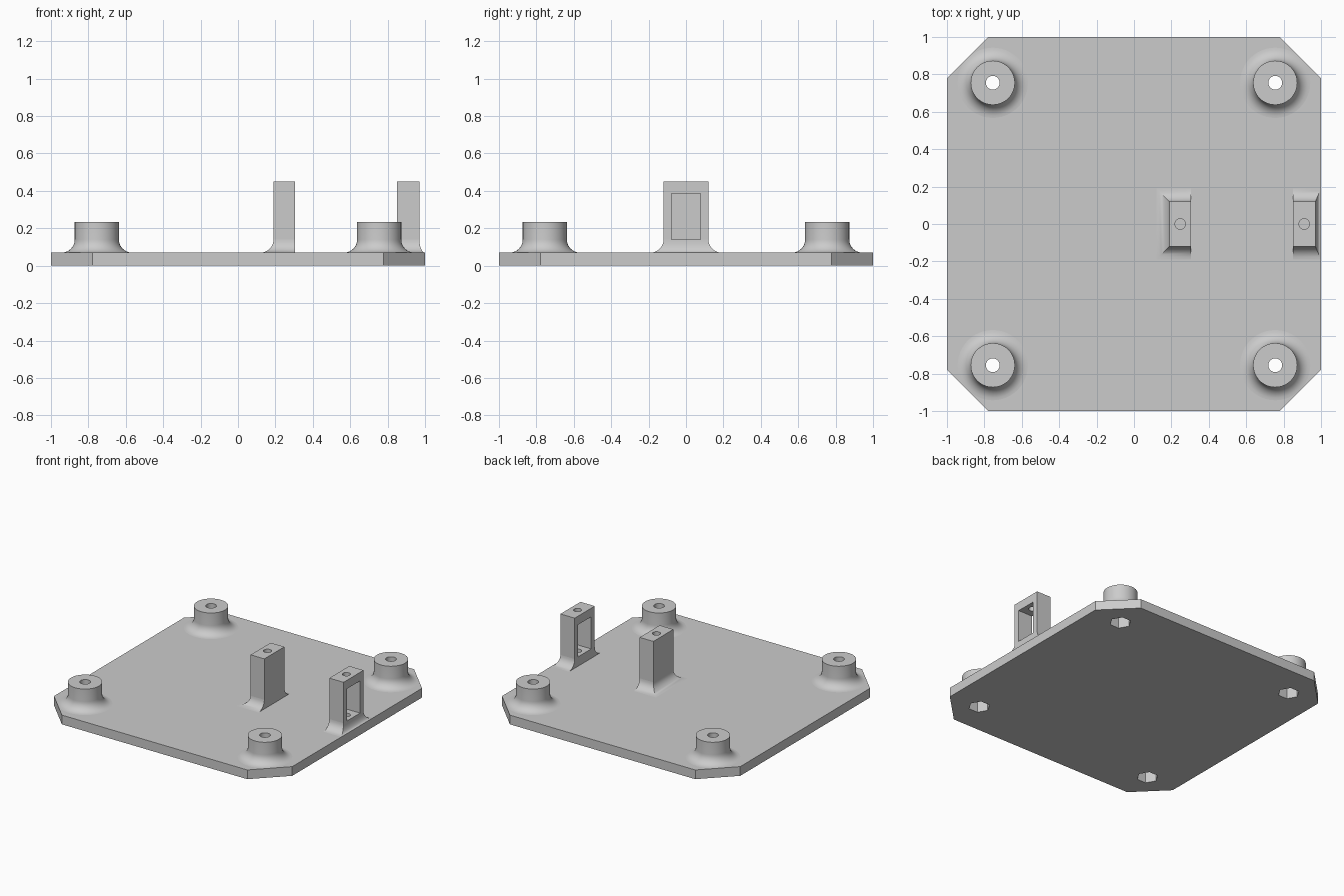
import bpy, bmesh, math
from mathutils import Matrix, Vector

if "Cube" in bpy.data.objects:
    bpy.data.objects.remove(bpy.data.objects["Cube"])

TOP, FILLET, EMBED = 0.07, 0.07, 0.03   # plate thickness, fillet radius, overlap depth
BOSS = 0.755                            # boss offset from centre

grey = bpy.data.materials.new("light_grey")
grey.diffuse_color = (0.6, 0.6, 0.6, 1)
grey.use_nodes = True
grey.node_tree.nodes["Principled BSDF"].inputs["Base Color"].default_value = grey.diffuse_color


def make(name, rings):
    """Closed solid lofted through rings of equal vertex count, bottom to top."""
    bm = bmesh.new()
    loops = [[bm.verts.new(p) for p in r] for r in rings]
    n = len(loops[0])
    for a, b in zip(loops, loops[1:]):
        for i in range(n):
            j = (i + 1) % n
            bm.faces.new((a[i], a[j], b[j], b[i]))
    bm.faces.new(loops[0][::-1])
    bm.faces.new(loops[-1])
    bmesh.ops.recalc_face_normals(bm, faces=bm.faces)
    mesh = bpy.data.meshes.new(name)
    bm.to_mesh(mesh)
    bm.free()
    ob = bpy.data.objects.new(name, mesh)
    bpy.context.collection.objects.link(ob)
    mesh.materials.append(grey)
    return ob


def ring(x, y, r, z, n):
    return [(x + r * math.cos(2 * math.pi * i / n),
             y + r * math.sin(2 * math.pi * i / n), z) for i in range(n)]


def prism(name, x, y, r, z0, z1, n):
    return make(name, [ring(x, y, r, z0, n), ring(x, y, r, z1, n)])


def fillet(steps=8):
    """Concave quarter circle as (outward offset, height) pairs."""
    pts = [(FILLET, EMBED)]
    for i in range(steps + 1):
        a = math.pi / 2 * i / steps
        pts.append((FILLET * (1 - math.sin(a)), TOP + FILLET * (1 - math.cos(a))))
    return pts


def tower(name, x0, x1, left, right):
    """Block flared at the foot; left and right scale the flare on those sides."""
    def rect(o, z):
        a, b, y = x0 - o * left, x1 + o * right, 0.12 + o
        return [(a, -y, z), (b, -y, z), (b, y, z), (a, y, z)]
    return make(name, [rect(o, z) for o, z in fillet()] + [rect(0, 0.45)])


def boolean(target, other, op):
    m = target.modifiers.new("cut", 'BOOLEAN')
    m.object, m.operation, m.solver = other, op, 'EXACT'
    bpy.context.view_layer.objects.active = target
    bpy.ops.object.modifier_apply(modifier=m.name)
    bpy.data.objects.remove(other)


# Base plate with clipped corners
c = 0.778
outline = [(c, -1), (1, -c), (1, c), (c, 1), (-c, 1), (-1, c), (-1, -c), (-c, -1)]
plate = make("mounting_plate", [[(x, y, z) for x, y in outline] for z in (0, TOP)])

# Flared corner bosses and the two upright brackets
corners = [(sx * BOSS, sy * BOSS) for sx in (-1, 1) for sy in (-1, 1)]
for x, y in corners:
    rings = [ring(x, y, 0.118 + o, z, 48) for o, z in fillet()]
    boolean(plate, make("boss", rings + [ring(x, y, 0.118, 0.235, 48)]), 'UNION')
boolean(plate, tower("solid_bracket", 0.19, 0.305, 1, 0), 'UNION')
boolean(plate, tower("window_bracket", 0.85, 0.97, 0, 0.42), 'UNION')

# Bolt holes with hexagonal nut pockets underneath
for x, y in corners:
    boolean(plate, prism("nut_pocket", x, y, 0.075, -0.1, 0.14, 6), 'DIFFERENCE')
    boolean(plate, prism("bolt_hole", x, y, 0.037, 0.1, 0.4, 32), 'DIFFERENCE')

# Window through the outer bracket, then blind screw holes from above
window = make("window", [[(x, y, z) for x, y in
              ((0.7, -0.078), (1.2, -0.078), (1.2, 0.078), (0.7, 0.078))]
              for z in (0.141, 0.385)])
boolean(plate, window, 'DIFFERENCE')
for x in (0.2475, 0.91):
    boolean(plate, prism("screw_hole", x, 0, 0.028, 0.095, 0.6, 32), 'DIFFERENCE')

# Smooth the round surfaces, keep the big planes flat
bpy.ops.object.select_all(action='DESELECT')
plate.select_set(True)
bpy.context.view_layer.objects.active = plate
bpy.ops.object.shade_smooth_by_angle(angle=math.radians(30))
for p in plate.data.polygons:
    if p.area > 0.02 or abs(p.normal.z) > 0.999:
        p.use_smooth = False
